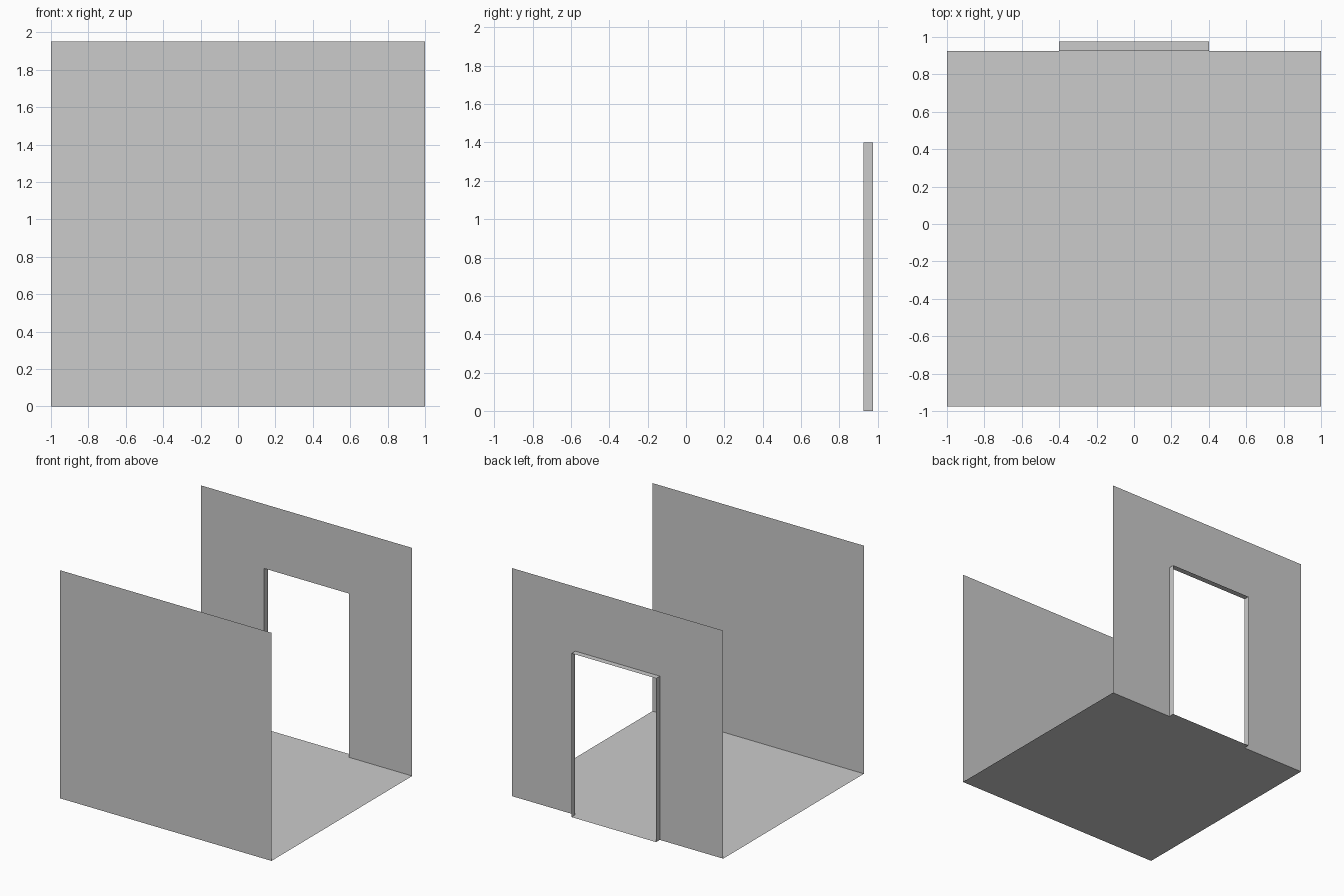
import bpy

if "Cube" in bpy.data.objects:
    bpy.data.objects.remove(bpy.data.objects["Cube"])

W, H = 1.0, 1.95                  # half width and wall height
FRONT, BACK, OUT = -0.975, 0.925, 0.975
DW, DH = 0.4, 1.4                 # door half width and height


def add_mesh(name, verts, faces):
    mesh = bpy.data.meshes.new(name)
    mesh.from_pydata(verts, [], faces)
    mesh.update()
    obj = bpy.data.objects.new(name, mesh)
    bpy.context.collection.objects.link(obj)
    return obj


def panel(name, outline):
    return add_mesh(name, outline, [range(len(outline))])


# Floor, facing up
panel("floor", [(-W, FRONT, 0), (W, FRONT, 0), (W, BACK, 0), (-W, BACK, 0)])

# Solid front wall, facing into the room
panel("front_wall", [(-W, FRONT, 0), (-W, FRONT, H), (W, FRONT, H), (W, FRONT, 0)])

# Back wall around the doorway, facing into the room
back_outline = [(-W, 0), (-DW, 0), (-DW, DH), (DW, DH), (DW, 0), (W, 0), (W, H), (-W, H)]
panel("back_wall", [(x, BACK, z) for x, z in back_outline])

# Doorway lining: threshold, jambs and lintel swept outward from the opening
opening = [(-DW, 0), (DW, 0), (DW, DH), (-DW, DH)]
verts = [(x, y, z) for y in (BACK, OUT) for x, z in opening]
faces = [(i, (i + 1) % 4, (i + 1) % 4 + 4, i + 4) for i in range(4)]
add_mesh("doorway_lining", verts, faces)
